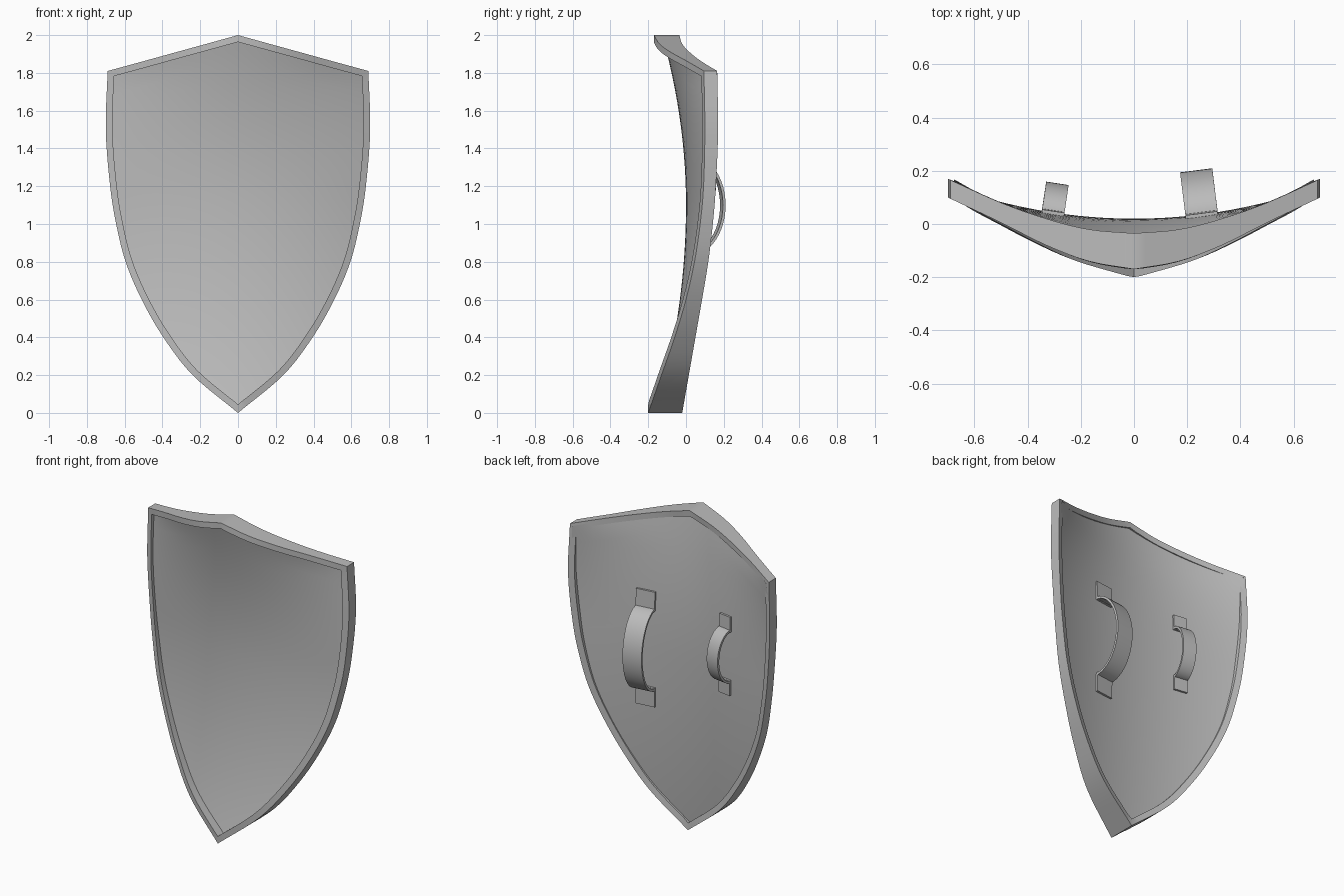
import bpy, bmesh, math
from mathutils import Vector

if "Cube" in bpy.data.objects:
    bpy.data.objects.remove(bpy.data.objects["Cube"])

steel = bpy.data.materials.new("grey_steel")
steel.diffuse_color = (0.5, 0.5, 0.5, 1)
steel.use_nodes = True
steel.node_tree.nodes["Principled BSDF"].inputs["Base Color"].default_value = steel.diffuse_color


def make_object(name, verts, faces, angle=35):
    mesh = bpy.data.meshes.new(name)
    mesh.from_pydata(verts, [], faces)
    bm = bmesh.new()
    bm.from_mesh(mesh)
    bmesh.ops.remove_doubles(bm, verts=bm.verts, dist=0.0005)
    bmesh.ops.recalc_face_normals(bm, faces=bm.faces)
    bm.to_mesh(mesh)
    bm.free()
    mesh.materials.append(steel)
    obj = bpy.data.objects.new(name, mesh)
    bpy.context.collection.objects.link(obj)
    bpy.ops.object.select_all(action='DESELECT')
    obj.select_set(True)
    bpy.context.view_layer.objects.active = obj
    bpy.ops.object.shade_smooth_by_angle(angle=math.radians(angle))
    return obj


def spline(rows, steps):
    """Catmull-Rom curve through rows of (x, z, y_front, y_back)."""
    p = [Vector(r) for r in rows]
    p = [2 * p[0] - p[1]] + p + [2 * p[-1] - p[-2]]
    out = []
    for a, b, c, d in zip(p, p[1:], p[2:], p[3:]):
        for k in range(steps):
            t = k / steps
            out.append(0.5 * (2 * b + (c - a) * t + (2 * a - 5 * b + 4 * c - d) * t ** 2
                              + (3 * b - a - 3 * c + d) * t ** 3))
    return out + [p[-2]]


# Outline of one half: curved side from the tip to the corner, then the top edge
side = spline([(0, 0, -.20, -.02), (.24, .2, -.13, .015), (.395, .4, -.06, .05),
               (.51, .6, 0, .085), (.595, .8, .045, .118), (.645, 1, .075, .142),
               (.677, 1.2, .093, .158), (.70, 1.5, .10, .17), (.69, 1.81, .095, .165)], 5)
top = spline([(.69, 1.81, .095, .165), (.5, 1.862, .005, .08), (.33, 1.909, -.08, .02),
              (.17, 1.953, -.14, -.02), (0, 2, -.17, -.035)], 4)
half = side + top[1:]
loop = half + [Vector((-p[0], p[1], p[2], p[3])) for p in half[-2:0:-1]]


def inset(dist):
    """Outline moved inwards with mitred corners."""
    out = []
    n = len(loop)
    for i, p in enumerate(loop):
        d1 = (p.xy - loop[i - 1].xy).normalized()
        d2 = (loop[(i + 1) % n].xy - p.xy).normalized()
        n1, n2 = Vector((-d1.y, d1.x)), Vector((-d2.y, d2.x))
        q = p.xy + dist * (n1 + n2) / (1 + n1.dot(n2))
        dy = -0.4 * abs(q.x - p[0])
        out.append(Vector((q.x, q.y, p[2] + dy, p[3] + dy)))
    return out


# Rim: rectangular section swept round the outline
verts, faces = [], []
for o, i in zip(loop, inset(0.035)):
    verts += [(o[0], o[2], o[1]), (o[0], o[3], o[1]), (i[0], i[3], i[1]), (i[0], i[2], i[1])]
n = len(loop)
for a in range(n):
    b = (a + 1) % n
    for k in range(4):
        m = (k + 1) % 4
        faces.append((a * 4 + k, b * 4 + k, b * 4 + m, a * 4 + m))
make_object("rim", verts, faces)


# Curved faces of the board
def cross_curve(z):
    return 0.25 + 0.17 * min(1, max(0, (z - 1.15) / 0.65)) ** 2


def front_y(x, z):
    return -(0.156 if z > 1.1 else 0.13) * (z - 1.1) ** 2 + cross_curve(z) * x * x


def back_y(x, z):
    return 0.02 - (0.09 if z > 1.1 else 0.05) * (z - 1.1) ** 2 + cross_curve(z) * x * x


# Board: front and back sheets, with edges buried in the rim
edge = inset(0.015)
rows, cols = len(side), 24
lift = edge[len(half) - 1][1] - edge[rows - 1][1]
for name, depth in (("board_front", front_y), ("board_back", back_y)):
    verts, faces = [], []
    for r in range(rows):
        for c in range(cols + 1):
            t = 2 * c / cols - 1
            x = t * edge[r][0]
            z = edge[r][1] + (1 - abs(t)) * lift * (r / (rows - 1)) ** 2
            verts.append((x, depth(x, z), z))
    for r in range(rows - 1):
        for c in range(cols):
            a = r * (cols + 1) + c
            faces.append((a, a + 1, a + cols + 2, a + cols + 1))
    sheet = make_object(name, verts, faces, 60)
    want = -1 if depth is front_y else 1
    if sum(f.normal.y for f in sheet.data.polygons) * want < 0:
        sheet.data.flip_normals()


# Straps: two flat tabs joined by an arched band, square to the board
def strap(name, x, z, width, arc, reach, total, thick=0.014):
    slope = 2 * cross_curve(z) * x
    across = Vector((1, slope, 0)).normalized()
    out = Vector((-across.y, across.x, 0))

    def base(dz):
        return Vector((x, back_y(x, z + dz), z + dz))

    def sweep(part, path):
        verts, faces = [], []
        for pos, nrm in path:
            for s, h in ((-1, -.5), (1, -.5), (1, .5), (-1, .5)):
                verts.append(pos + across * s * width / 2 + nrm * h * thick)
        for a in range(len(path) - 1):
            for k in range(4):
                m = (k + 1) % 4
                faces.append((a * 4 + k, a * 4 + 4 + k, a * 4 + 4 + m, a * 4 + m))
        e = len(verts)
        faces += [(0, 1, 2, 3), (e - 4, e - 3, e - 2, e - 1)]
        make_object(part, verts, faces)

    band = []
    for k in range(25):
        a = math.pi * k / 24
        nrm = (out * math.sin(a) * arc + Vector((0, 0, math.cos(a) * reach))).normalized()
        band.append((base(arc * math.cos(a)) + out * reach * math.sin(a), nrm))
    sweep(name + "_band", band)
    for sign, label in ((1, "upper"), (-1, "lower")):
        sweep(f"{name}_{label}_tab",
              [(base(sign * d) + out * 0.006, out) for d in (arc - 0.01, total)])


strap("arm_strap", 0.255, 1.10, 0.122, 0.25, 0.16, 0.36)
strap("hand_strap", -0.305, 1.21, 0.085, 0.16, 0.105, 0.245)
